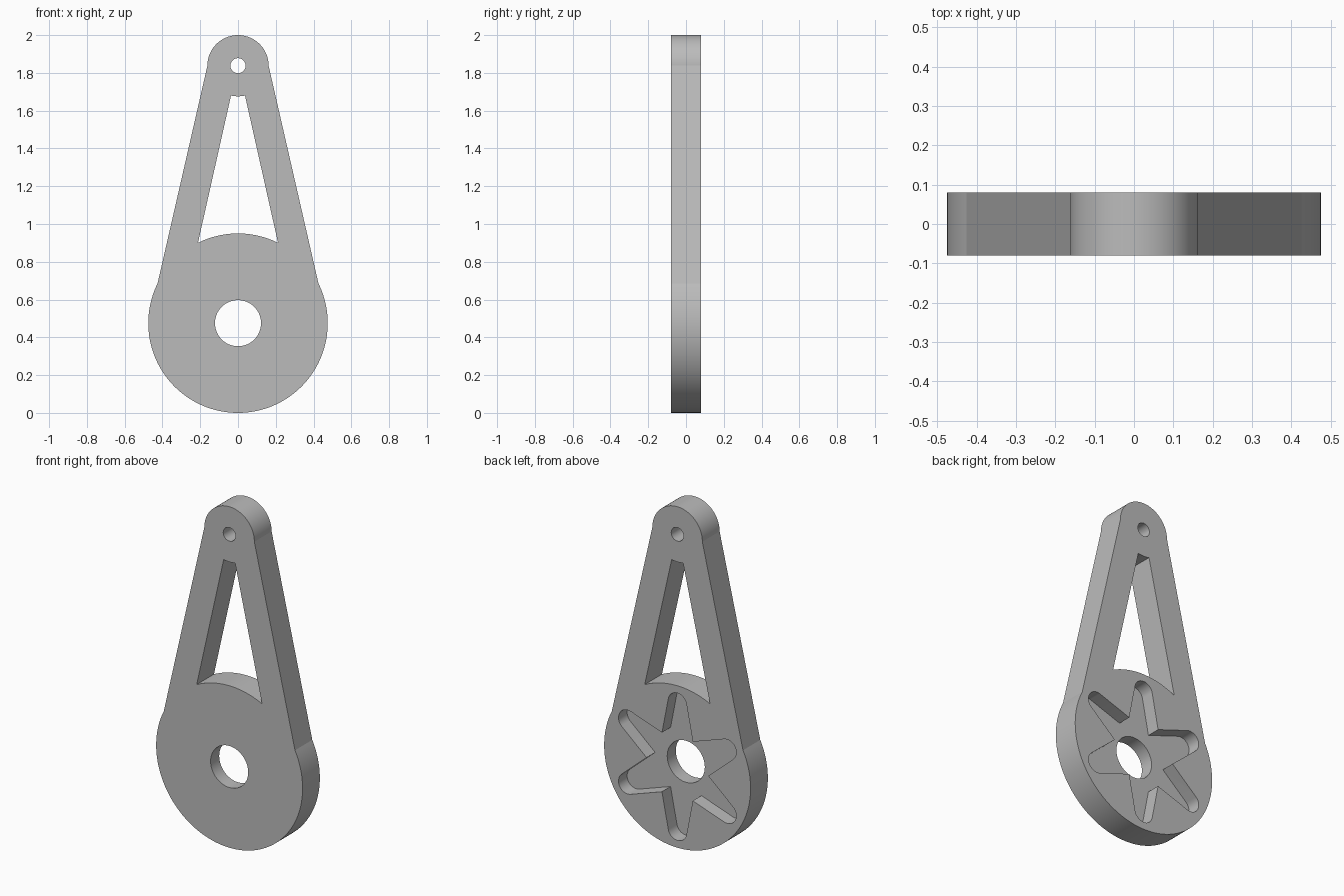
import bpy, bmesh
from math import sin, cos, atan2, pi, radians
from mathutils import Vector

cube = bpy.data.objects.get("Cube")
if cube:
    bpy.data.objects.remove(cube, do_unlink=True)

HALF = 0.08                       # half thickness
HUB, HUB_R = Vector((0, 0.475)), 0.475
TIP, TIP_R = Vector((0, 1.838)), 0.162

grey = bpy.data.materials.new("light_grey")
grey.use_nodes = True
colour = (0.5, 0.5, 0.5, 1)
grey.diffuse_color = colour
grey.node_tree.nodes["Principled BSDF"].inputs["Base Color"].default_value = colour


def arc(centre, radius, start, end, steps):
    """Points (x, z) along an arc, both ends included."""
    angles = [start + (end - start) * i / steps for i in range(steps + 1)]
    return [centre + radius * Vector((cos(a), sin(a))) for a in angles]


def angle_to(centre, point):
    d = Vector(point) - centre
    return atan2(d.y, d.x)


def prism(name, outline, y0, y1):
    """Extrude an (x, z) outline from y0 to y1."""
    bm = bmesh.new()
    face = bm.faces.new([bm.verts.new((p.x, y0, p.y)) for p in outline])
    grown = bmesh.ops.extrude_face_region(bm, geom=[face])["geom"]
    verts = [g for g in grown if isinstance(g, bmesh.types.BMVert)]
    bmesh.ops.translate(bm, verts=verts, vec=(0, y1 - y0, 0))
    bmesh.ops.recalc_face_normals(bm, faces=bm.faces)
    mesh = bpy.data.meshes.new(name)
    bm.to_mesh(mesh)
    bm.free()
    mesh.materials.append(grey)
    obj = bpy.data.objects.new(name, mesh)
    bpy.context.collection.objects.link(obj)
    return obj


# Outer outline: big hub, tapered sides, rounded tip
a = angle_to(HUB, (0.425, 0.685))
outline = arc(HUB, HUB_R, pi - a, 2 * pi + a, 120) + arc(TIP, TIP_R, 0, pi, 64)
arm = prism("lever_arm", outline, -HALF, HALF)

# Window between the struts, bounded by the hub and tip circles
low = angle_to(HUB, (0.213, 0.902))
high = angle_to(TIP, (0.037, 1.68))
window = arc(HUB, HUB_R, pi - low, low, 32)
window += arc(TIP, TIP_R, high, -pi - high, 12)

# Six-armed star recess in the back
star = []
for i in range(6):
    turn = pi / 2 + i * pi / 3
    star.append(HUB + 0.2 * Vector((cos(turn - pi / 6), sin(turn - pi / 6))))
    end = HUB + 0.372 * Vector((cos(turn), sin(turn)))
    lean = radians(78)
    star += arc(end, 0.06, turn - lean, turn + lean, 16)

cutters = [
    prism("window_cutter", window, -0.2, 0.2),
    prism("hub_hole_cutter", arc(HUB, 0.122, 0, 2 * pi, 64)[:-1], -0.2, 0.2),
    prism("tip_hole_cutter", arc(TIP, 0.04, 0, 2 * pi, 40)[:-1], -0.2, 0.2),
    prism("star_cutter", star, 0, 0.2),
]

# Cut the openings, then drop the cutters
bpy.ops.object.select_all(action="DESELECT")
bpy.context.view_layer.objects.active = arm
arm.select_set(True)
for cutter in cutters:
    cutter.hide_render = True
    mod = arm.modifiers.new(cutter.name, "BOOLEAN")
    mod.operation, mod.solver, mod.object = "DIFFERENCE", "EXACT", cutter
    bpy.ops.object.modifier_apply(modifier=mod.name)
    bpy.data.objects.remove(cutter, do_unlink=True)

bpy.ops.object.shade_smooth_by_angle(angle=radians(10))
